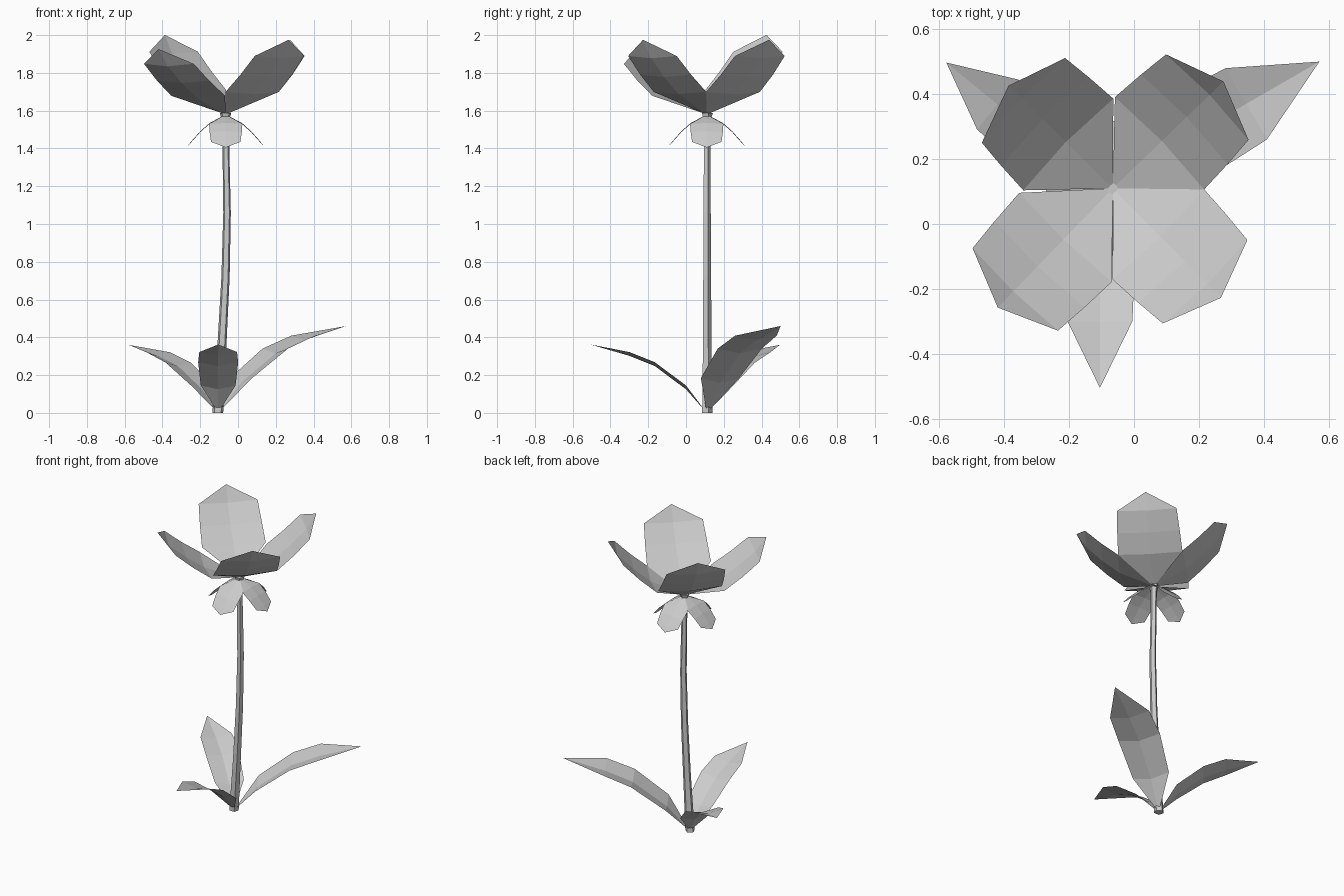
import bpy, bmesh
from math import radians, cos, sin, pi
from mathutils import Matrix, Vector

cube = bpy.data.objects.get("Cube")
if cube:
    bpy.data.objects.remove(cube, do_unlink=True)

grey = bpy.data.materials.new("plain_grey")
grey.use_nodes = True
colour = (0.6, 0.6, 0.6, 1)
grey.diffuse_color = colour
grey.node_tree.nodes["Principled BSDF"].inputs["Base Color"].default_value = colour


def add_object(name, bm):
    bmesh.ops.recalc_face_normals(bm, faces=bm.faces)
    mesh = bpy.data.meshes.new(name)
    bm.to_mesh(mesh)
    bm.free()
    mesh.materials.append(grey)
    obj = bpy.data.objects.new(name, mesh)
    bpy.context.collection.objects.link(obj)
    return obj


def add_blade(name, rows, tip, sag, base, yaw, tilt=0, scale=1):
    """Thin folded blade: rows are (out, half width, height), closed by a point at each end."""
    bm = bmesh.new()
    root = bm.verts.new((0, 0, 0))
    end = bm.verts.new((tip[0], 0, tip[1]))
    strips = [[bm.verts.new((out, side * half, high - (sag if side == 0 else 0)))
               for side in (-1, 0, 1)] for out, half, high in rows]
    for i in (0, 1):
        bm.faces.new((root, strips[0][i], strips[0][i + 1]))
        for a, b in zip(strips, strips[1:]):
            bm.faces.new((a[i], b[i], b[i + 1], a[i + 1]))
        bm.faces.new((strips[-1][i], end, strips[-1][i + 1]))
    turn = Matrix.Rotation(radians(yaw), 4, 'Z') @ Matrix.Rotation(-radians(tilt), 4, 'Y')
    bm.transform(Matrix.Translation(base) @ turn @ Matrix.Scale(scale, 4))
    return add_object(name, bm)


# Stem: five-sided tapering tube, (x, z, radius) at each ring
bm = bmesh.new()
rings = []
for x, z, r in ((-0.107, 0, 0.03), (-0.085, 0.36, 0.025), (-0.066, 0.72, 0.023),
                (-0.058, 1.06, 0.021), (-0.064, 1.4, 0.019), (-0.066, 1.55, 0.02),
                (-0.066, 1.587, 0.032)):
    rings.append([bm.verts.new((x + r * cos(pi / 2 + k * 2 * pi / 5),
                                0.11 + r * sin(pi / 2 + k * 2 * pi / 5), z)) for k in range(5)])
for a, b in zip(rings, rings[1:]):
    for k in range(5):
        n = (k + 1) % 5
        bm.faces.new((a[k], a[n], b[n], b[k]))
bm.faces.new(rings[0])
bm.faces.new(rings[-1])
add_object("stem", bm)

# Petals: four broad upturned blades on the diagonals
head = Vector((-0.065, 0.11, 1.58))
petal_rows = ((0.23, 0.198, -0.036), (0.37, 0.192, -0.034), (0.509, 0.183, -0.021))
for name, yaw, tilt in (("back_left", 44, 39.8), ("back_right", 135.5, 43),
                        ("front_right", 226, 34.1), ("front_left", 314.6, 39.8)):
    add_blade("petal_" + name, petal_rows, (0.617, 0), 0.016, head, yaw, tilt)

# Sepals: four small drooping blades under the petals
sepal_rows = ((0.085, 0.088, -0.05), (0.135, 0.085, -0.094), (0.18, 0.078, -0.145))
for name, yaw in (("left", 0), ("back", 90), ("right", 180), ("front", 270)):
    add_blade("sepal_" + name, sepal_rows, (0.208, -0.175), -0.005, head, yaw)

# Leaves: three arching pointed blades from the foot of the stem
foot = Vector((-0.105, 0.11, 0))
leaf_rows = ((0.11, 0.092, 0.145), (0.275, 0.106, 0.268), (0.41, 0.1, 0.322))
for name, yaw, scale in (("front", 270, 1), ("back_left", 30, 1.27), ("back_right", 140.7, 0.995)):
    add_blade("leaf_" + name, leaf_rows, (0.615, 0.362), 0.02, foot, yaw, scale=scale)
